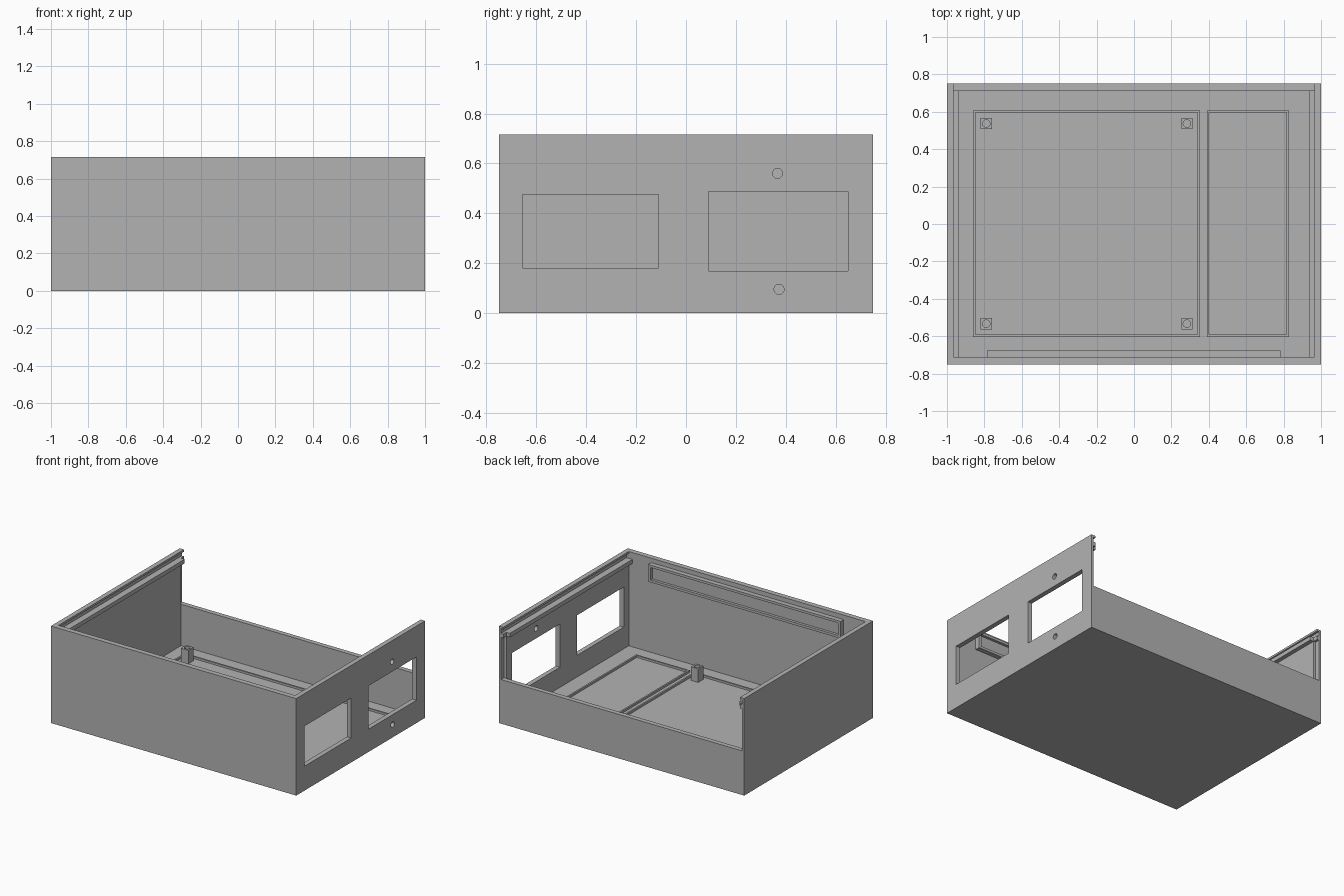
import bpy, bmesh, math
from mathutils import Matrix, Vector

if "Cube" in bpy.data.objects:
    bpy.data.objects.remove(bpy.data.objects["Cube"], do_unlink=True)

GREY = (0.45, 0.45, 0.45, 1)
mat = bpy.data.materials.new("plain_grey")
mat.use_nodes = True
mat.diffuse_color = GREY
mat.node_tree.nodes["Principled BSDF"].inputs["Base Color"].default_value = GREY


def finish(name, bm):
    mesh = bpy.data.meshes.new(name)
    bm.to_mesh(mesh)
    bm.free()
    mesh.materials.append(mat)
    obj = bpy.data.objects.new(name, mesh)
    bpy.context.collection.objects.link(obj)
    return obj


def box(name, x, y, z):
    """Box from (min, max) ranges."""
    bm = bmesh.new()
    bmesh.ops.create_cube(bm, size=1)
    for v in bm.verts:
        v.co = Vector([r[0] if c < 0 else r[1] for c, r in zip(v.co, (x, y, z))])
    return finish(name, bm)


def cylinder(name, centre, radius, depth, axis="Z"):
    bm = bmesh.new()
    bmesh.ops.create_cone(bm, cap_ends=True, segments=32, radius1=radius, radius2=radius, depth=depth)
    turn = Matrix.Rotation(math.pi / 2, 4, "Y") if axis == "X" else Matrix()
    bm.transform(Matrix.Translation(centre) @ turn)
    return finish(name, bm)


def cut(obj, *cutters):
    """Subtract the cutters for good, then drop them."""
    for cutter in cutters:
        cutter.hide_render = True
        mod = obj.modifiers.new("cut", "BOOLEAN")
        mod.operation, mod.solver, mod.object = "DIFFERENCE", "EXACT", cutter
        bpy.context.view_layer.update()
        result = obj.evaluated_get(bpy.context.evaluated_depsgraph_get())
        mesh = bpy.data.meshes.new_from_object(result)
        obj.modifiers.clear()
        obj.data = mesh
        bpy.data.objects.remove(cutter, do_unlink=True)


# Main dimensions
W, D, H = 1.0, 0.75, 0.715
IN_X, IN_Y, FLOOR = 0.965, 0.715, 0.02
BACK_H, GROOVE_X = 0.325, 0.983

# Tray shell: cavity, low back, lid groove and back panel rebate
shell = box("case_shell", (-W, W), (-D, D), (0, H))
cut(shell,
    box("cavity", (-IN_X, IN_X), (-0.712, IN_Y), (FLOOR, 1)),
    box("back_opening", (-IN_X, IN_X), (0.6, 1), (BACK_H, 1)),
    box("lid_groove", (-GROOVE_X, GROOVE_X), (-0.712, 1), (0.665, 0.7)),
    box("back_rebate", (-GROOVE_X, GROOVE_X), (IN_Y, 1), (BACK_H, 0.635)))

# Openings in the +x wall
cut(shell,
    box("front_window", (0.9, 1.1), (-0.655, -0.11), (0.18, 0.475)),
    box("rear_window", (0.9, 1.1), (0.09, 0.65), (0.168, 0.487)),
    cylinder("upper_hole", (1, 0.367, 0.56), 0.02, 0.3, "X"),
    cylinder("lower_hole", (1, 0.373, 0.095), 0.02, 0.3, "X"))

# Ledges that carry the lid
for side, name in ((-1, "right_lid_ledge"), (1, "left_lid_ledge")):
    box(name, sorted((side * 0.935, side * IN_X)), (-0.712, IN_Y), (0.635, 0.665))

# Raised outlines on the floor
for name, x0, x1 in (("large_floor_outline", -0.86, 0.352), ("small_floor_outline", 0.39, 0.828)):
    y0, y1, t = -0.603, 0.608, 0.012
    outline = box(name, (x0, x1), (y0, y1), (FLOOR, 0.035))
    cut(outline, box("inside", (x0 + t, x1 - t), (y0 + t, y1 - t), (0, 1)))

# Four mounting posts with screw holes
for i, (x, y) in enumerate([(x, y) for x in (-0.79, 0.283) for y in (-0.533, 0.537)]):
    post = box(f"mounting_post_{i + 1}", (x - 0.03, x + 0.03), (y - 0.03, y + 0.03), (FLOOR, 0.12))
    cut(post, cylinder("screw_hole", (x, y, 0.12), 0.02, 0.14))

# Recessed holder on the inside of the front wall
holder = box("front_holder", (-0.787, 0.782), (-0.712, -0.677), (0.555, 0.682))
cut(holder, box("recess", (-0.767, 0.762), (-0.697, -0.6), (0.573, 0.664)))
